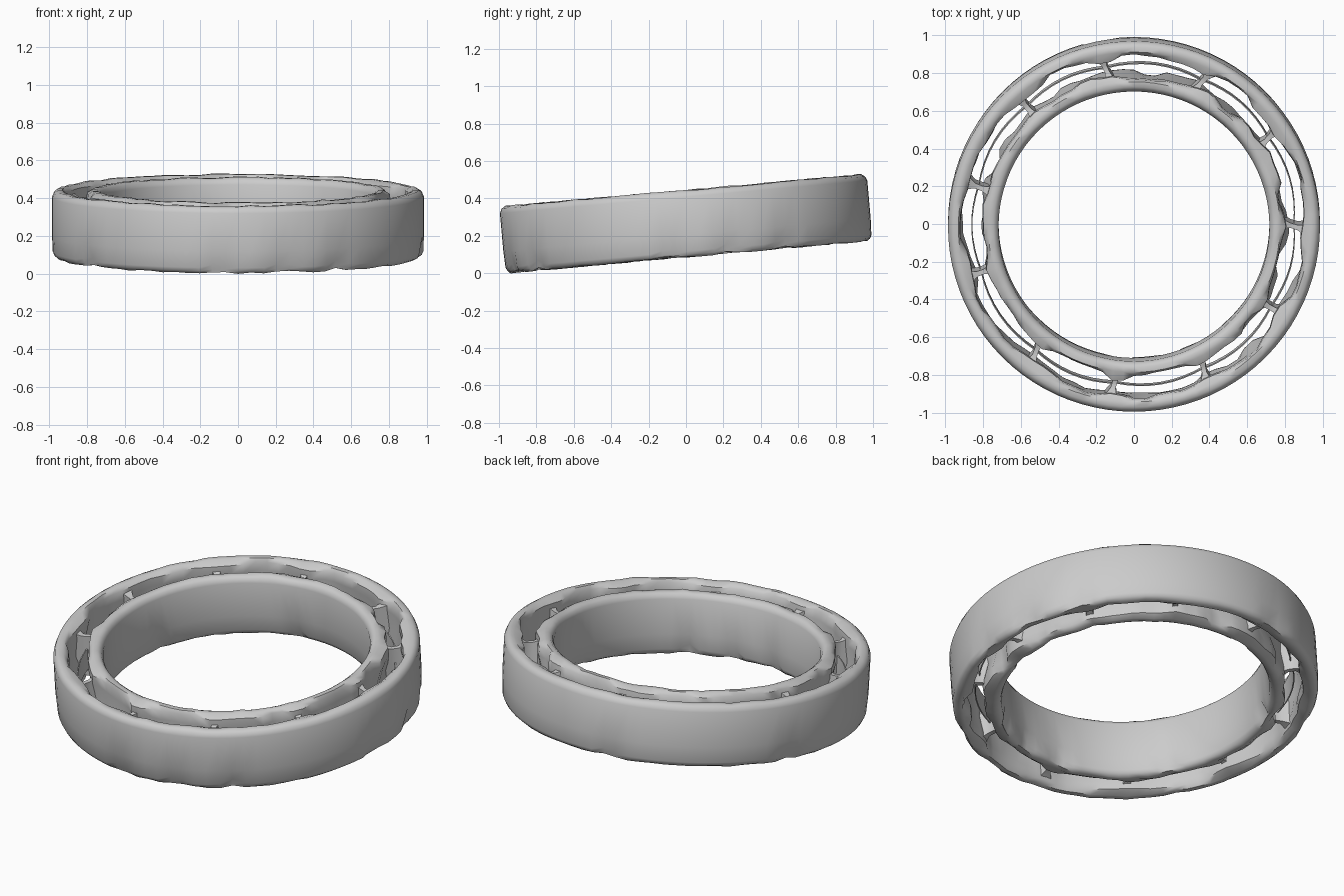
import bpy, bmesh, math, random
from mathutils import Matrix, Vector

random.seed(7)
cube = bpy.data.objects.get("Cube")
if cube:
    bpy.data.objects.remove(cube)

grey = bpy.data.materials.new("plain_grey")
grey.use_nodes = True
GREY = (0.6, 0.6, 0.6, 1)
grey.diffuse_color = GREY
grey.node_tree.nodes["Principled BSDF"].inputs["Base Color"].default_value = GREY

TILT = Matrix.Translation((0, 0, 0.265)) @ Matrix.Rotation(math.radians(5.1), 4, 'X')
SEGS = 88
HALF = 0.178
SPOKES = [0, 33, 65, 100, 132, 166, 197, 232, 263, 296, 329]
DENTS = [13, 32, 100, 160, 216, 264, 284, 303, 354]


def polar(r, deg, z):
    a = math.radians(deg)
    return Vector((r * math.cos(a), r * math.sin(a), z))


def nearness(deg, targets, width):
    # 1 at a target angle, falling to 0 at the given width
    gap = min(abs((deg - t + 180) % 360 - 180) for t in targets)
    return max(0, 1 - gap / width)


def loft(name, sections, closed):
    # skin a run of equal cross-sections
    bm = bmesh.new()
    rows = [[bm.verts.new(TILT @ p) for p in s] for s in sections]
    n = len(rows[0])
    for i in range(len(rows) if closed else len(rows) - 1):
        a, b = rows[i], rows[(i + 1) % len(rows)]
        for j in range(n):
            k = (j + 1) % n
            bm.faces.new((a[j], b[j], b[k], a[k]))
    if not closed:
        bm.faces.new(rows[0])
        bm.faces.new(rows[-1])
    bmesh.ops.recalc_face_normals(bm, faces=bm.faces)
    mesh = bpy.data.meshes.new(name)
    bm.to_mesh(mesh)
    bm.free()
    mesh.materials.append(grey)
    obj = bpy.data.objects.new(name, mesh)
    bpy.context.collection.objects.link(obj)
    bpy.ops.object.select_all(action='DESELECT')
    obj.select_set(True)
    bpy.context.view_layer.objects.active = obj
    bpy.ops.object.shade_smooth_by_angle(angle=math.radians(45))


def ring(name, face, side):
    # smooth running face at radius `face`; rough wall lies towards `side`
    sections = []
    rough_top = rough_low = 0
    for i in range(SEGS):
        deg = i * 360 / SEGS
        if i % 2 == 0:
            rough_top = random.uniform(-0.015, 0.02)
            rough_low = random.uniform(-0.015, 0.02)
        swell = 0.02 * nearness(deg, SPOKES, 8)
        chip = 0.025 * nearness(deg, DENTS, 5)
        wave = random.uniform(-0.004, 0.004)
        profile = [
            (0.004 + chip, -HALF + 0.03 + chip), (0, -0.06), (0, HALF - 0.035),
            (0.010, HALF - 0.012), (0.028, HALF + wave), (0.055, HALF + wave),
            (0.075 + rough_top + swell, HALF - 0.02),
            (0.078 + rough_top + swell, HALF - 0.07),
            (0.065 + swell, 0),
            (0.078 + rough_low + swell, -HALF + 0.07),
            (0.075 + rough_low + swell, -HALF + 0.02),
            (0.055, -HALF + wave + chip / 2), (0.028, -HALF + wave + chip / 2),
            (0.012 + chip, -HALF + 0.012 + chip / 2)]
        sections.append([polar(face + side * d, deg, z) for d, z in profile])
    loft(name, sections, True)


# Two concentric rings with ragged facing walls
ring("outer_ring", 0.986, -1)
ring("inner_ring", 0.718, 1)

# Waisted spokes joining the rings
for n, deg in enumerate(SPOKES):
    lean = random.uniform(-2, 2)
    rows = []
    for r, width, height in ((0.76, 2.6, 0.15), (0.83, 0.9, 0.12),
                             (0.87, 0.9, 0.12), (0.93, 2.6, 0.15)):
        mid = deg + lean * (r - 0.84) / 0.08
        rows.append([polar(r, mid + s * width, z)
                     for s, z in ((-1, -height), (1, -height), (1, height), (-1, height))])
    loft(f"spoke_{n + 1}", rows, False)

# Thin curved web between each pair of spokes
for n, start in enumerate(SPOKES):
    end = SPOKES[(n + 1) % len(SPOKES)] + (360 if n == len(SPOKES) - 1 else 0)
    low, high = random.uniform(-0.08, -0.04), random.uniform(0.03, 0.08)
    rows = []
    for k in range(9):
        t = k / 8
        r = 0.845 + 0.012 * math.sin(math.pi * t)
        rows.append([polar(r + dr, start + (end - start) * t, z)
                     for dr, z in ((0, low), (0.006, low), (0.006, high), (0, high))])
    loft(f"web_{n + 1}", rows, False)
